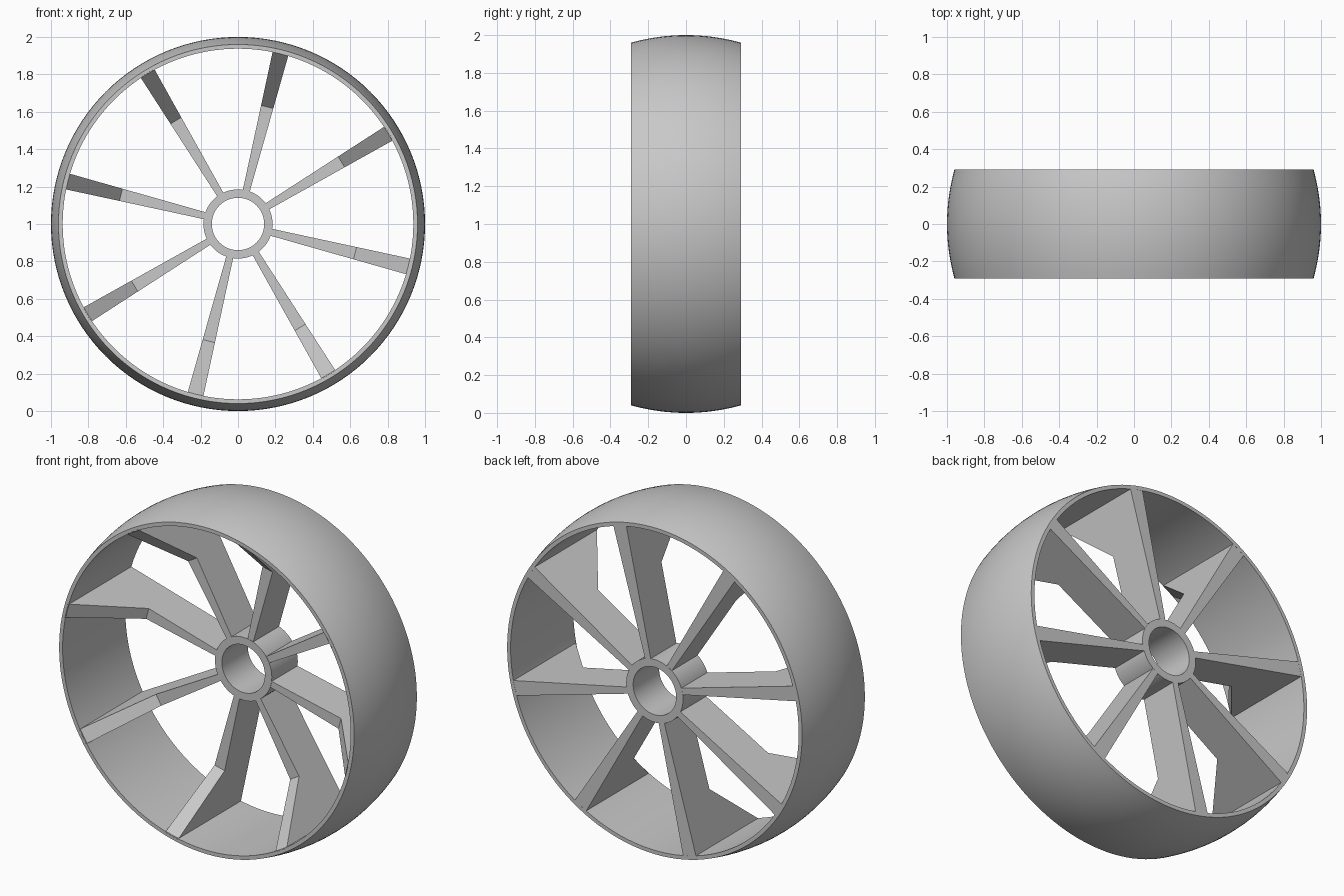
import bpy, bmesh, math
from mathutils import Matrix, Vector

cube = bpy.data.objects.get("Cube")
if cube:
    bpy.data.objects.remove(cube, do_unlink=True)

HALF = 0.2915                 # half the wheel width
EDGE_R, CROWN = 0.96, 0.04    # tread radius at the edge, bulge at the middle
BORE_R = 0.9375               # inside of the rim
HUB_FRONT = 0.05
AXIS = Matrix.Translation((0, 0, 1))

grey = bpy.data.materials.new("light grey")
grey.use_nodes = True
colour = (0.58, 0.58, 0.58, 1)
grey.diffuse_color = colour
grey.node_tree.nodes["Principled BSDF"].inputs["Base Color"].default_value = colour


def finish(name, bm, smooth):
    bmesh.ops.recalc_face_normals(bm, faces=bm.faces)
    mesh = bpy.data.meshes.new(name)
    bm.to_mesh(mesh)
    bm.free()
    mesh.materials.append(grey)
    obj = bpy.data.objects.new(name, mesh)
    bpy.context.collection.objects.link(obj)
    if smooth:
        bpy.ops.object.select_all(action='DESELECT')
        obj.select_set(True)
        bpy.context.view_layer.objects.active = obj
        bpy.ops.object.shade_smooth_by_angle(angle=math.radians(25))
    return obj


def lathe(name, profile, segments):
    """Turn a closed (radius, y) outline around the wheel axis."""
    bm = bmesh.new()
    rings = []
    for i in range(segments):
        a = math.tau * i / segments
        rings.append([bm.verts.new(AXIS @ Vector((r * math.cos(a), y, r * math.sin(a))))
                      for r, y in profile])
    n = len(profile)
    for i in range(segments):
        a, b = rings[i], rings[(i + 1) % segments]
        for j in range(n):
            k = (j + 1) % n
            bm.faces.new((a[j], a[k], b[k], b[j]))
    return finish(name, bm, True)


# Rim with a crowned tread and a straight inner wall
steps = 16
tread = []
for i in range(steps + 1):
    t = 2 * i / steps - 1
    tread.append((EDGE_R + CROWN * (1 - t * t), t * HALF))
lathe("rim", tread + [(BORE_R, HALF), (BORE_R, -HALF)], 128)

# Hub tube at the rear half of the wheel
lathe("hub", [(0.14, HUB_FRONT), (0.185, HUB_FRONT), (0.185, HALF), (0.14, HALF)], 64)


# Tapered spokes: flat near the hub, flaring forward to the front of the rim
def spoke(name, angle):
    outline = [(0.17, 0.291), (0.941, 0.291), (0.941, -0.292), (0.645, 0.052), (0.17, 0.052)]
    turn = AXIS @ Matrix.Rotation(-angle, 4, 'Y')
    bm = bmesh.new()
    sides = []
    for s in (-1, 1):
        sides.append([bm.verts.new(turn @ Vector((r, y, s * (0.0185 + 0.032 * (r - 0.17)))))
                      for r, y in outline])
    bm.faces.new(sides[0])
    bm.faces.new(reversed(sides[1]))
    n = len(outline)
    for j in range(n):
        k = (j + 1) % n
        bm.faces.new((sides[0][j], sides[0][k], sides[1][k], sides[1][j]))
    finish(name, bm, False)


for i in range(8):
    spoke(f"spoke_{i + 1}", math.radians(31 + 45 * i))
